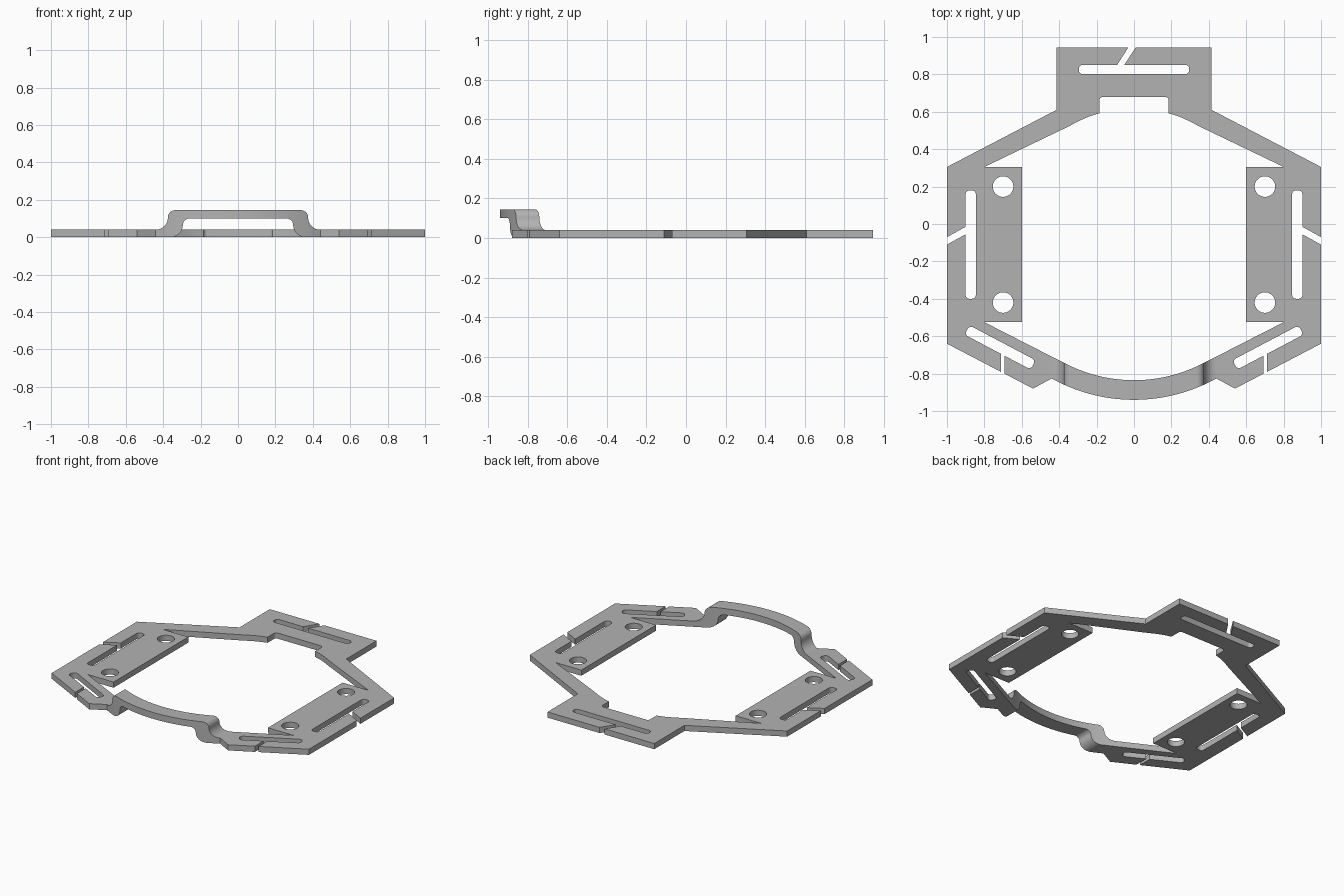
import bpy, bmesh, math
from mathutils import Matrix, Vector

cube = bpy.data.objects.get("Cube")
if cube:
    bpy.data.objects.remove(cube, do_unlink=True)

grey = bpy.data.materials.new("mid_grey")
grey.use_nodes = True
colour = (0.45, 0.45, 0.45, 1)
grey.diffuse_color = colour
grey.node_tree.nodes["Principled BSDF"].inputs["Base Color"].default_value = colour

THICK = 0.04


def arc(cx, cy, r, start, end, n=10):
    """Points on an arc, angles in degrees."""
    angles = [math.radians(start + (end - start) * i / n) for i in range(n + 1)]
    return [(cx + r * math.cos(a), cy + r * math.sin(a)) for a in angles]


def mirrored(points):
    return [(-x, y) for x, y in reversed(points)]


def prism(name, points, low, high, upright=False):
    """Extrude a 2D outline along z, or along y when upright."""
    clean = []
    for p in points:
        if not clean or math.dist(p, clean[-1]) > 1e-4:
            clean.append(p)
    bm = bmesh.new()
    place = (lambda p: (p[0], low, p[1])) if upright else (lambda p: (p[0], p[1], low))
    face = bm.faces.new([bm.verts.new(place(p)) for p in clean])
    shift = Vector((0, high - low, 0)) if upright else Vector((0, 0, high - low))
    new = bmesh.ops.extrude_face_region(bm, geom=[face])["geom"]
    bmesh.ops.translate(bm, vec=shift, verts=[v for v in new if isinstance(v, bmesh.types.BMVert)])
    bmesh.ops.recalc_face_normals(bm, faces=bm.faces[:])
    mesh = bpy.data.meshes.new(name)
    bm.to_mesh(mesh)
    bm.free()
    mesh.materials.append(grey)
    obj = bpy.data.objects.new(name, mesh)
    bpy.context.collection.objects.link(obj)
    return obj


def combine(obj, tool, operation):
    """Apply a boolean and discard the tool."""
    tool.hide_render = True
    mod = obj.modifiers.new(operation, "BOOLEAN")
    mod.operation, mod.object, mod.solver = operation, tool, "EXACT"
    graph = bpy.context.evaluated_depsgraph_get()
    mesh = bpy.data.meshes.new_from_object(obj.evaluated_get(graph))
    obj.modifiers.clear()
    obj.data = mesh
    bpy.data.objects.remove(tool, do_unlink=True)


def cut(obj, points):
    combine(obj, prism("cutter", points, -0.1, 0.2), "DIFFERENCE")


def slot(cx, cy, length, width, angle=0, r=0.022):
    """Rectangle with rounded corners, turned about its centre."""
    a, b = length / 2 - r, width / 2 - r
    corners = [(a, b, 0), (-a, b, 90), (-a, -b, 180), (a, -b, 270)]
    pts = [p for x, y, s in corners for p in arc(x, y, r, s, s + 90, 6)]
    turn = Matrix.Rotation(math.radians(angle), 2)
    return [tuple(turn @ Vector(p) + Vector((cx, cy))) for p in pts]


# Flat frame, open at the front where the bridge joins
outer = [(0.44, -0.826), (0.54, -0.88), (1, -0.64), (1, 0.305), (0.415, 0.61), (0.415, 0.945)]
inner = arc(0.165, 0.66, 0.02, 90, 0, 5) + [
    (0.185, 0.592), (0.24, 0.575), (0.29, 0.553), (0.353, 0.52), (0.8, 0.305),
    (0.6, 0.305), (0.6, -0.525), (0.8, -0.525), (0.44, -0.709)]
frame = prism("frame_plate", outer + mirrored(outer) + mirrored(inner) + inner, 0, THICK)

# Side and front strap slots, their slits and the screw holes
side_cuts = [
    slot(0.873, -0.11, 0.58, 0.055, 90),
    [(0.88, -0.004), (1.02, -0.081), (1.02, -0.121), (0.88, -0.044)],
    slot(0.716, -0.66, 0.40, 0.056, 27.8),
    [(0.692, -0.67), (0.712, -0.67), (0.712, -0.9), (0.692, -0.9)],
    arc(0.70, 0.2, 0.055, 0, 350, 35),
    arc(0.70, -0.42, 0.055, 0, 350, 35),
]
for shape in side_cuts:
    cut(frame, shape)
    cut(frame, mirrored(shape))

# Back strap slot with its slanted slit
cut(frame, slot(0, 0.826, 0.59, 0.05))
cut(frame, [(-0.103, 0.83), (-0.066, 0.83), (0.023, 0.965), (-0.017, 0.965)])

# Raised front bridge: side profile limited to a curved strip
profile = (arc(0.335, 0.105, 0.04, 90, 0) + arc(0.44, 0.105, 0.065, 180, 270)
           + [(0.44, 0)] + arc(0.36, 0.065, 0.065, 270, 180) + arc(0.26, 0.065, 0.035, 0, 90))
bridge = prism("front_bridge", profile + mirrored(profile), -1.1, -0.5, upright=True)
spread = math.degrees(math.asin(0.5 / 0.905))
bend = math.degrees(math.asin(0.38 / 0.8))
strip = (arc(0, -0.035, 0.905, 270 - spread, 270 + spread, 48) + [(0.5, -0.678)]
         + arc(0, -0.035, 0.8, 270 + bend, 270 - bend, 40) + [(-0.5, -0.678)])
combine(bridge, prism("strip", strip, -0.1, 0.3), "INTERSECT")

# Smooth the curved walls, keep the edges sharp
bpy.ops.object.select_all(action="DESELECT")
for obj in (frame, bridge):
    obj.select_set(True)
    bpy.context.view_layer.objects.active = obj
bpy.ops.object.shade_smooth_by_angle(angle=math.radians(30))
